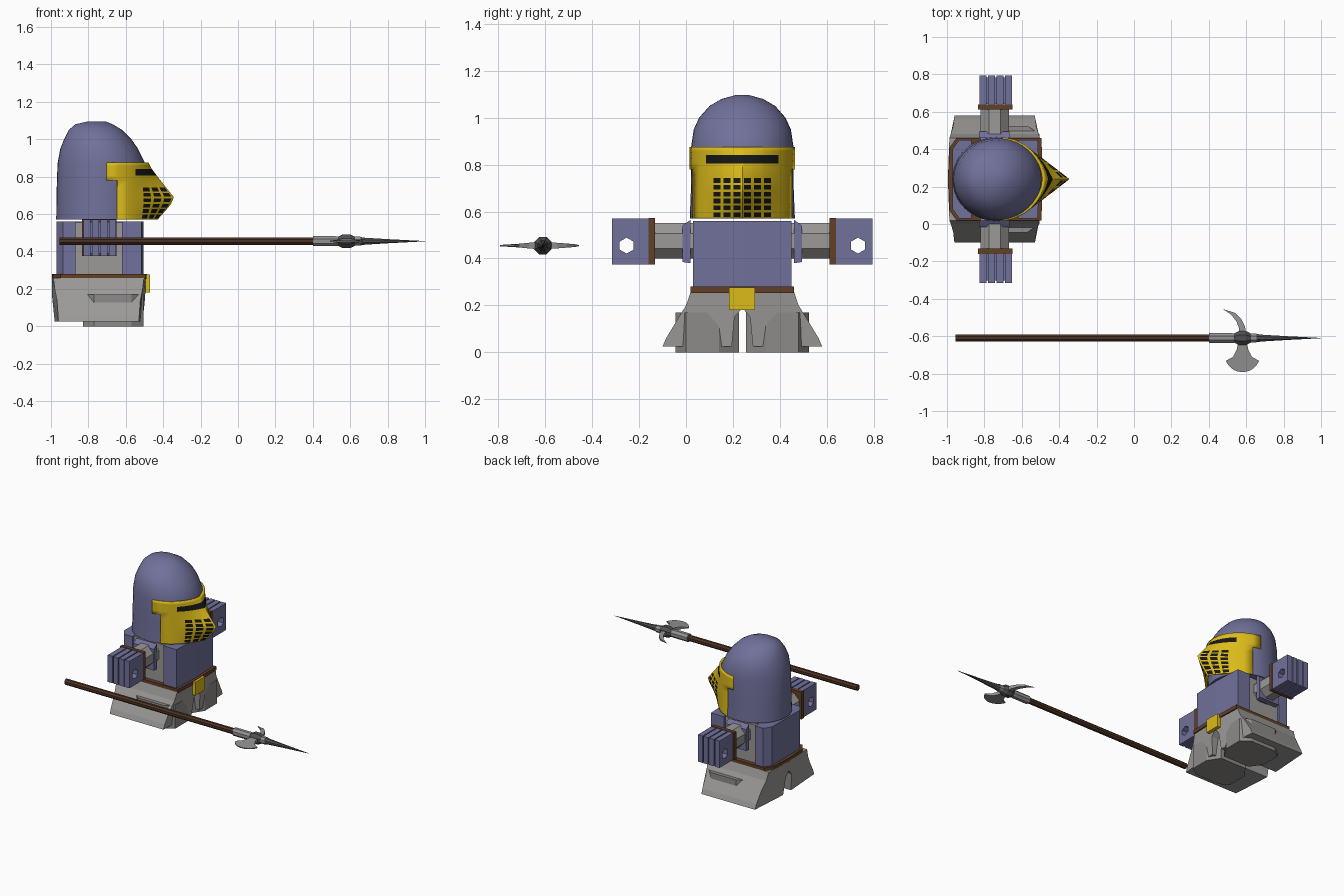
import bpy, math

if "Cube" in bpy.data.objects:
    bpy.data.objects.remove(bpy.data.objects["Cube"])

CX, CY = -0.745, 0.24      # body centre


def mat(name, r, g, b):
    m = bpy.data.materials.new(name)
    m.diffuse_color = (r, g, b, 1)
    m.use_nodes = True
    m.node_tree.nodes["Principled BSDF"].inputs["Base Color"].default_value = m.diffuse_color
    return m


BLUE = mat("steel_blue", .165, .165, .33)
YELLOW = mat("gold_yellow", .72, .50, .01)
BROWN = mat("leather_brown", .12, .05, .02)
WOOD = mat("dark_wood", .075, .032, .018)
GREY = mat("cloth_grey", .33, .32, .31)
FOOT = mat("foot_grey", .27, .26, .25)
METAL = mat("blade_grey", .29, .29, .29)
DARK = mat("collar_grey", .08, .08, .085)
BLACK = mat("slot_black", .008, .008, .008)


def obj(name, verts, faces, *mats, smooth=False):
    me = bpy.data.meshes.new(name)
    me.from_pydata(verts, [], faces)
    for m in mats:
        me.materials.append(m)
    o = bpy.data.objects.new(name, me)
    bpy.context.collection.objects.link(o)
    bpy.ops.object.select_all(action='DESELECT')
    o.select_set(True)
    bpy.context.view_layer.objects.active = o
    if smooth:
        bpy.ops.object.shade_smooth_by_angle(angle=math.radians(35))
    return o


def fix(o):
    bpy.ops.object.mode_set(mode='EDIT')
    bpy.ops.mesh.select_all(action='SELECT')
    bpy.ops.mesh.normals_make_consistent(inside=False)
    bpy.ops.object.mode_set(mode='OBJECT')
    return o


def loft(name, rings, m, smooth=False):
    """Closed skin over rings that have equal point counts."""
    n = len(rings[0])
    verts = [p for r in rings for p in r]
    faces = [(k*n+i, k*n+(i+1) % n, (k+1)*n+(i+1) % n, (k+1)*n+i)
             for k in range(len(rings)-1) for i in range(n)]
    last = (len(rings)-1)*n
    faces += [tuple(range(n))[::-1], tuple(range(last, last+n))]
    return fix(obj(name, verts, faces, m, smooth=smooth))


def prism(name, pts, z0, z1, m):
    return loft(name, [[(x, y, z) for x, y in pts] for z in (z0, z1)], m)


def box(name, x0, x1, y0, y1, z0, z1, m):
    return prism(name, [(x0, y0), (x1, y0), (x1, y1), (x0, y1)], z0, z1, m)


def mirrored(half):
    """Complete a half outline across the body's middle plane."""
    return half + [(x, 2*CY-y) for x, y in reversed(half) if y != CY]


# helmet dome: z, back x, front x, half width
dome = [(.57, -.972, -.50, .224), (.72, -.97, -.50, .218), (.87, -.965, -.495, .219),
        (.95, -.95, -.535, .207), (1.0, -.93, -.57, .184), (1.05, -.905, -.62, .14),
        (1.08, -.87, -.67, .088), (1.096, -.80, -.71, .03)]
loft("helmet", [[((a+b)/2 + (b-a)/2*math.cos(t*math.tau/40),
                  CY + w*math.sin(t*math.tau/40), z) for t in range(40)]
                for z, a, b, w in dome], BLUE, smooth=True)

# visor: pointed grille with eye slots and six rows of breath holes
half = [.008, .038, .05, .08, .092, .122, .155, .185, .212, .2245]
ys = [-v for v in reversed(half)] + [0] + half
zs = [.57]
for i in range(6):
    zs += [.577+i*.029, .597+i*.029]
zs += [.78, .805, .84, .858, .876]
beak = [(.57, .05), (.65, .12), (.69, .137), (.80, .05), (.84, .02), (.88, 0)]


def bulge(z):
    for (a, p), (b, q) in zip(beak, beak[1:]):
        if z <= b:
            return p + (q-p)*(z-a)/(b-a)
    return 0


verts = [(-.73 + .25*math.sqrt(1-(y/.226)**2)
          + bulge(z)*max(0, 1-abs(y)/.16)**1.5, CY+y, z) for z in zs for y in ys]
n = len(ys)
faces, colours = [], []
for r in range(len(zs)-1):
    for c in range(n-1):
        y, z = abs(ys[c]+ys[c+1])/2, (zs[r]+zs[r+1])/2
        if y > .212 and z < .79:       # cheek strap only at the top
            continue
        faces.append((r*n+c, r*n+c+1, (r+1)*n+c+1, (r+1)*n+c))
        hole = r % 2 == 1 and r < 12 and any(a < y < b for a, b in
                                             ((.008, .038), (.05, .08), (.092, .122)))
        slot = .805 < z < .84 and y < .155
        colours.append(1 if hole or slot else 0)
visor = obj("visor", verts, faces, YELLOW, BLACK, smooth=True)
visor.data.polygons.foreach_set("material_index", colours)
mod = visor.modifiers.new("thickness", 'SOLIDIFY')
mod.thickness, mod.offset = .015, -1

# torso with recessed sides, belt and buckle
prism("torso", mirrored([(-.505, CY), (-.515, .03), (-.62, .03), (-.62, .07), (-.87, .07),
                         (-.87, .03), (-.935, .03), (-.97, .08), (-.97, CY)]), .27, .56, BLUE)
prism("belt", mirrored([(-.487, CY), (-.495, .02), (-.95, .02), (-.985, .07), (-.995, CY)]),
      .253, .28, BROWN)
box("buckle", -.495, -.47, .183, .295, .18, .277, YELLOW)

# skirt flap section: y, z, half depth in x
flap = [(.24, .258, .25), (.24, .19, .25), (.207, .15, .248), (.195, .025, .235),
        (-.10, .025, .215), (-.085, .06, .217), (-.04, .135, .222), (0, .2, .235),
        (.02, .258, .242)]
sole = [(-.505, 0), (-.505, .14), (-.56, .225), (-.77, .225), (-.83, .14), (-.83, 0),
        (-.77, -.045), (-.57, -.045)]
hex6 = [(.034*math.cos(math.radians(a)), .034*math.sin(math.radians(a)))
        for a in range(90, 450, 60)]

for side, s in (("right", 1), ("left", -1)):
    def my(y):
        return y if s == 1 else 2*CY-y

    def mbox(name, x0, x1, y0, y1, z0, z1, m):
        return box(side+name, x0, x1, my(y0), my(y1), z0, z1, m)

    loft(side+"_skirt", [[(CX+d*h, my(y), z) for y, z, h in flap] for d in (-1, 1)], GREY)
    prism(side+"_leg", [(x, my(y)) for x, y in sole], 0, .17, FOOT)
    mbox("_side_panel", -.87, -.62, .05, .075, .275, .555, GREY)

    # octagonal arm, shoulder plate and cuff
    loft(side+"_arm", [[(CX+.082*math.cos(math.radians(a)), my(y),
                         .475+.082*math.sin(math.radians(a)))
                        for a in [22.5+45*k for k in range(8)]] for y in (-.14, .07)], GREY)
    loft(side+"_shoulder", [[(x, my(-.015), .385), (x, my(-.015), .54), (x, my(.02), .565),
                             (x, my(.02), .38)] for x in (-.83, -.665)], BLUE)
    mbox("_cuff", -.835, -.65, -.16, -.132, .375, .573, BROWN)

    # hand: four fingers and a core, all pierced by a hexagonal grip hole
    def plate(name, x0, x1, y0, y1, z0, z1):
        ym, hy, hz = -.253, .034, .455
        outer = [(ym, z1), (y0, z1), (y0, z0), (ym, z0), (y1, z0), (y1, z1)]
        inner = [(ym+a, hz+b) for a, b in hex6]
        vs = [(x, my(y), z) for x in (x0, x1) for ring in (outer, inner) for y, z in ring]
        fs = []
        for i in range(6):
            j = (i+1) % 6
            fs += [(i, j, 6+j, 6+i), (12+i, 12+j, 18+j, 18+i),
                   (i, j, 12+j, 12+i), (6+i, 6+j, 18+j, 18+i)]
        fix(obj(side+name, vs, fs, BLUE))

    for k in range(4):
        x = -.826+k*.0455
        plate("_finger_%d" % (k+1), x, x+.038, -.315, -.16, .375, .57)
    plate("_palm", -.82, -.66, -.303, -.161, .388, .558)

# halberd lying along x
HY, HZ = -.61, .455


def rod(name, stations, m, sides=8):
    loft(name, [[(x, HY+r*math.cos((k+.5)*math.tau/sides),
                  HZ+r*math.sin((k+.5)*math.tau/sides)) for k in range(sides)]
                for x, r in stations], m)


rod("halberd_shaft", [(-.955, .021), (.41, .021)], WOOD)
rod("halberd_socket", [(.40, .029), (.52, .029), (.54, .026), (.655, .026)], METAL)
rod("halberd_spike", [(.65, .025), (.68, .02), (.80, .012), (1.0, .0008)], DARK)
rod("halberd_collar", [(.535, .026), (.56, .04), (.60, .04), (.625, .026)], DARK)


def blade(name, pts):
    loft(name, [[(x, y, HZ+d*t) for x, y, t in pts] for d in (-1, 1)], METAL)


arc = [(.58+.094*math.sin(a), -.70-.092*math.cos(a), .003)
       for a in [math.radians(d) for d in range(-70, 71, 14)]]
blade("axe_blade", [(.602, -.62, .016), (.558, -.62, .016), (.55, -.67, .012),
                    (.53, -.71, .008)] + arc + [(.63, -.71, .008), (.61, -.67, .012)])
blade("back_hook", [(.60, -.59, .014), (.594, -.55, .012), (.575, -.51, .009),
                    (.54, -.475, .006), (.475, -.455, .002), (.52, -.485, .006),
                    (.55, -.525, .009), (.562, -.56, .012), (.563, -.59, .014)])
